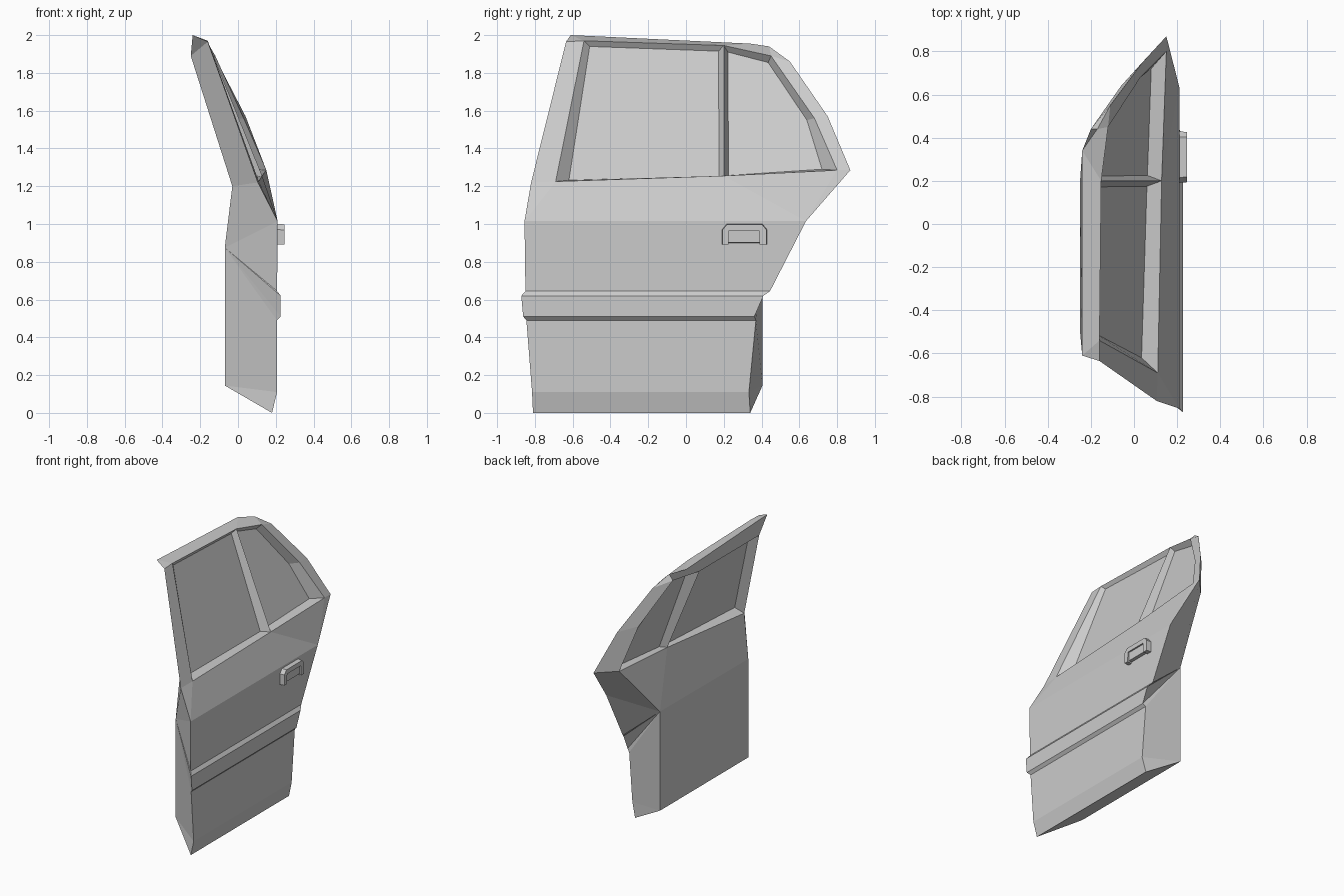
import bpy, bmesh

if "Cube" in bpy.data.objects:
    bpy.data.objects.remove(bpy.data.objects["Cube"])


def make(name, points, faces):
    """Build a flat-shaded mesh from named points and faces given as name lists."""
    bm = bmesh.new()
    v = {k: bm.verts.new(p) for k, p in points.items()}
    for f in faces:
        bm.faces.new([v[k] for k in (f.split() if isinstance(f, str) else f)])
    bmesh.ops.recalc_face_normals(bm, faces=bm.faces)
    me = bpy.data.meshes.new(name)
    bm.to_mesh(me)
    bm.free()
    ob = bpy.data.objects.new(name, me)
    bpy.context.collection.objects.link(ob)
    return ob


def bridge(a, b, closed=False):
    """Quads between two matching chains of point names."""
    a, b = a.split(), b.split()
    n = len(a)
    return [[a[i], a[(i + 1) % n], b[(i + 1) % n], b[i]] for i in range(n if closed else n - 1)]


def prism(name, outline, x0, x1, inset=0.0):
    """Extrude a (y, z) outline along x, optionally shrinking the outer end."""
    cy = sum(p[0] for p in outline) / len(outline)
    cz = sum(p[1] for p in outline) / len(outline)
    n = len(outline)
    pts = {}
    for i, (y, z) in enumerate(outline):
        pts[f"a{i}"] = (x0, y, z)
        pts[f"b{i}"] = (x1, y + (cy - y) * inset, z + (cz - z) * inset)
    a = " ".join(f"a{i}" for i in range(n))
    b = " ".join(f"b{i}" for i in range(n))
    return make(name, pts, bridge(a, b, True) + [a, b])


# Outer skin levels, with the side moulding: x, rear y, front y, z
levels = [(.18, -.81, .34, 0), (.207, -.815, .333, .11), (.207, -.845, .37, .49),
          (.226, -.862, .362, .51), (.226, -.872, .41, .62), (.207, -.85, .445, .645),
          (.21, -.855, .635, 1.015)]
pts = {}
for i, (x, yr, yf, z) in enumerate(levels):
    pts[f"r{i}"] = (x, yr, z)
    pts[f"f{i}"] = (x, yf, z)

# Outline of the window frame, roof lip and front pillar
pts.update(R1=(.105, -.82, 1.22), R2=(-.16, -.635, 1.965), L0=(-.24, -.61, 2.0),
           L1=(-.24, .34, 1.955), F3=(-.17, .44, 1.94), F2=(-.11, .55, 1.86),
           F1=(.04, .75, 1.57), T=(.15, .87, 1.285))
# Outer edges of the two window openings, sharing the post ridge p0-p1
pts.update(w0=(.11, -.69, 1.225), w1=(-.16, -.54, 1.97), p1=(-.152, .2, 1.945),
           p0=(.128, .2, 1.255), e1=(-.12, .45, 1.89), e2=(.03, .68, 1.56),
           e3=(.15, .80, 1.285))
# Glass edges
glass = dict(g0=(.035, -.62, 1.232), g1=(-.175, -.51, 1.94), g2=(-.175, .172, 1.915),
             g3=(.06, .175, 1.25), h0=(.062, .225, 1.257), h1=(-.175, .222, 1.91),
             h2=(-.155, .435, 1.855), h3=(-.03, .64, 1.55), h4=(.08, .72, 1.29))
pts.update(glass)
# Inner frame edges and inner panel
pts.update(i0=(-.03, -.64, 1.2), i1=(-.25, -.5, 1.89), q1=(-.25, .2, 1.89),
           q0=(.014, .2, 1.255), j1=(-.2, .44, 1.9), j2=(-.06, .64, 1.6),
           j3=(.03, .74, 1.28), rb=(-.07, -.63, .145), rt=(-.07, -.63, .875),
           ft=(-.07, .405, .88), fb=(-.07, .405, .145))

n = len(levels)
faces = bridge(" ".join(f"r{i}" for i in range(n)), " ".join(f"f{i}" for i in range(n)))
# Outer frame faces
faces += ["r6 w0 R1", "r6 f6 p0 w0", "f6 e3 p0", "f6 T e3", "R1 R2 w1 w0", "R2 L0 w1",
          "L0 L1 p1 w1", "L1 F3 e1 p1", "F3 F2 e1", "F2 F1 e2 e1", "F1 T e3 e2"]
# Recesses from outside to glass, then glass to inside
faces += bridge("w0 w1 p1 p0", "g0 g1 g2 g3", True)
faces += bridge("p0 p1 e1 e2 e3", "h0 h1 h2 h3 h4", True)
faces += bridge("g0 g1 g2 g3", "i0 i1 q1 q0", True)
faces += bridge("h0 h1 h2 h3 h4", "q0 q1 j1 j2 j3", True)
# Roof inner edge and front pillar edge
faces += ["L0 i1 q1 L1", "L1 q1 j1 F3", "F3 j1 F2", "F2 j1 j2 F1", "F1 j2 j3 T"]
# Inner panel and bottom
faces += ["rb rt ft fb", "rt i0 q0 ft", "ft q0 j3", "r0 f0 fb rb"]
# Rear and front end faces
faces += ["rt r6 R1 i0", "i0 R1 R2 i1", "i1 R2 L0", "T j3 ft f6"]
for s in "rf":
    faces += [f"{s}b {s}0 {s}1", f"{s}b {s}1 {s}2 {s}t"]
    faces += [f"{s}t {s}{i} {s}{i + 1}" for i in range(2, n - 1)]
make("door_shell", pts, faces)

# Window panes
make("window_glass", glass, ["g0 g1 g2 g3", "h0 h1 h2 h3 h4"])

# Handle: arched surround and recessed pull plate
arch = [(.19, .89), (.19, .97), (.215, 1.0), (.405, 1.0), (.43, .97), (.43, .89),
        (.393, .89), (.39, .965), (.225, .965), (.222, .89)]
prism("handle_surround", arch, .2, .245, .03)
prism("handle_pull", [(.222, .9), (.222, .966), (.393, .966), (.393, .9)], .2, .234, .05)
